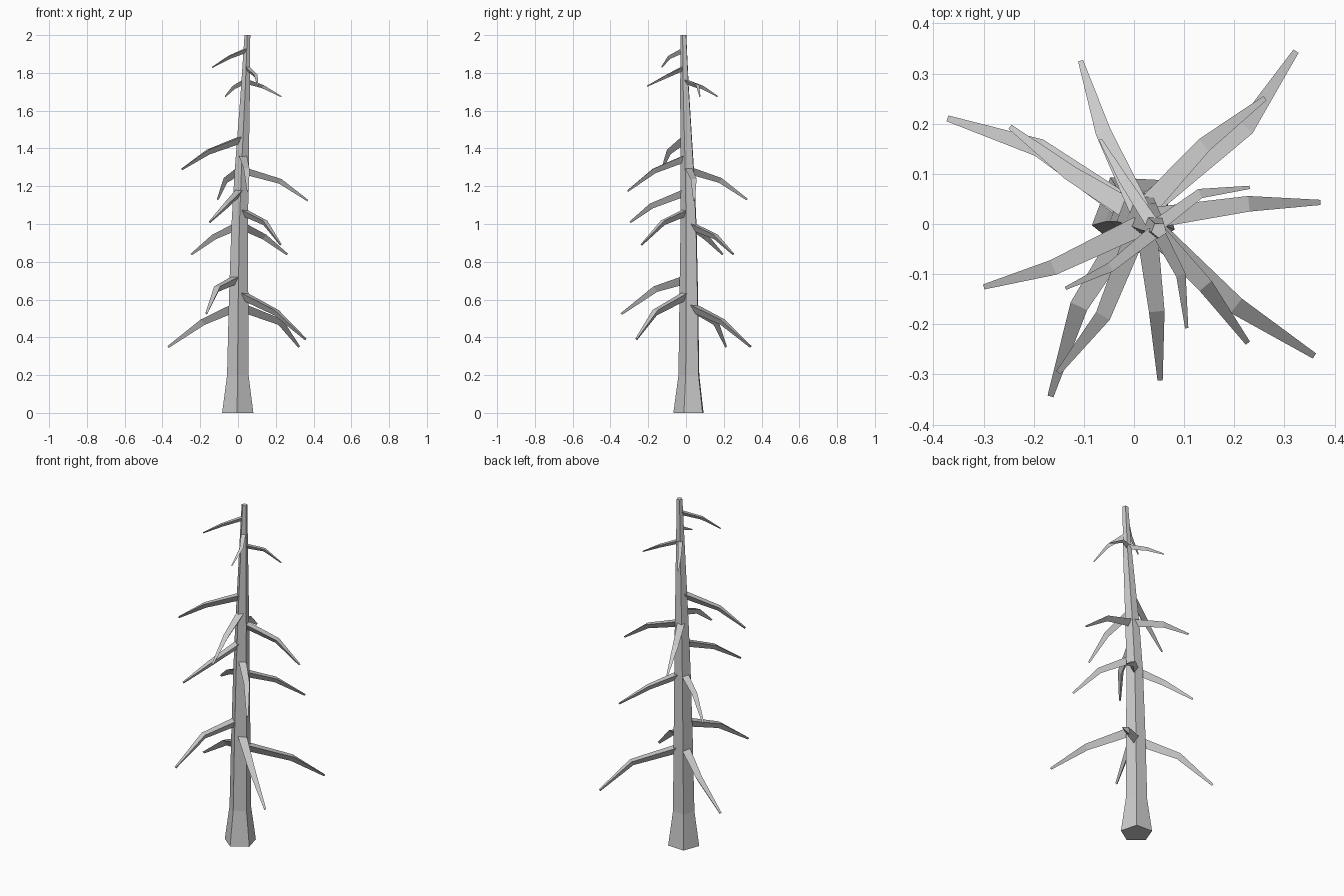
import bpy, bmesh, math
from mathutils import Vector

if "Cube" in bpy.data.objects:
    bpy.data.objects.remove(bpy.data.objects["Cube"])


def tube(name, rings):
    """Skin a list of equal-sided rings and cap both ends."""
    bm = bmesh.new()
    loops = [[bm.verts.new(p) for p in ring] for ring in rings]
    n = len(loops[0])
    for a, b in zip(loops, loops[1:]):
        for i in range(n):
            j = (i + 1) % n
            bm.faces.new((a[i], a[j], b[j], b[i]))
    bm.faces.new(loops[0])
    bm.faces.new(loops[-1])
    bmesh.ops.recalc_face_normals(bm, faces=bm.faces)
    me = bpy.data.meshes.new(name)
    bm.to_mesh(me)
    bm.free()
    ob = bpy.data.objects.new(name, me)
    bpy.context.collection.objects.link(ob)
    return ob


# Trunk: five-sided, flared foot, slight lean (x, y, z, radius)
TRUNK = [(0, .02, 0, .087), (0, .02, .2, .06), (.004, .019, .6, .054),
         (.01, .017, 1.0, .046), (.02, .01, 1.28, .039),
         (.04, -.006, 1.72, .025), (.05, -.012, 2.0, .016)]
tube("trunk", [[(x + r * math.cos(math.radians(-93 + 72 * i)),
                 y + r * math.sin(math.radians(-93 + 72 * i)), z)
                for i in range(5)] for x, y, z, r in TRUNK])


def trunk_at(z):
    for a, b in zip(TRUNK, TRUNK[1:]):
        if a[2] <= z <= b[2]:
            t = (z - a[2]) / (b[2] - a[2])
            p = [u + (v - u) * t for u, v in zip(a, b)]
            return Vector(p[:3]), p[3]


# Branches: start height, bend point, tip point
BRANCHES = [
    (.56, (.22, .19, .485), (.322, .343, .35)),
    (.56, (-.185, .15, .485), (-.37, .21, .35)),
    (.625, (.2, -.16, .535), (.358, -.262, .39)),
    (.71, (-.108, -.16, .66), (-.166, -.342, .525)),
    (.99, (-.125, .1, .935), (-.246, .193, .84)),
    (.99, (.137, .155, .935), (.26, .25, .84)),
    (1.065, (.14, -.12, 1.01), (.226, -.236, .89)),
    (1.17, (-.06, -.18, 1.10), (-.15, -.295, 1.01)),
    (1.285, (.225, .04, 1.23), (.37, .043, 1.125)),
    (1.285, (-.06, .18, 1.235), (-.106, .324, 1.13)),
    (1.35, (.045, -.17, 1.285), (.052, -.31, 1.175)),
    (1.45, (-.157, -.085, 1.385), (-.298, -.125, 1.29)),
    (1.755, (.13, .06, 1.73), (.23, .073, 1.675)),
    (1.755, (-.02, .087, 1.725), (-.067, .168, 1.675)),
    (1.825, (.093, -.1, 1.785), (.105, -.207, 1.73)),
    (1.92, (-.045, -.085, 1.885), (-.136, -.128, 1.83)),
]
for k, (z, mid, tip) in enumerate(BRANCHES):
    axis, r = trunk_at(z)
    mid, tip = Vector(mid), Vector(tip)
    out = Vector((mid.x - axis.x, mid.y - axis.y, 0)).normalized()
    start = axis + out * r * .5
    d1, d2 = (mid - start).normalized(), (tip - mid).normalized()
    size = .028 if z < .8 else .024 if z < 1.5 else .015
    rings = []
    # Triangular section with its flat side up
    for p, d, s in ((start, d1, size), (mid, (d1 + d2).normalized(), size * .75),
                    (tip, d2, size * .25)):
        side = d.cross(Vector((0, 0, 1))).normalized()
        up = side.cross(d)
        rings.append([p + side * s * math.cos(a) + up * s * math.sin(a)
                      for a in (math.radians(30 + 120 * i) for i in range(3))])
    tube(f"branch_{k + 1:02d}", rings)
